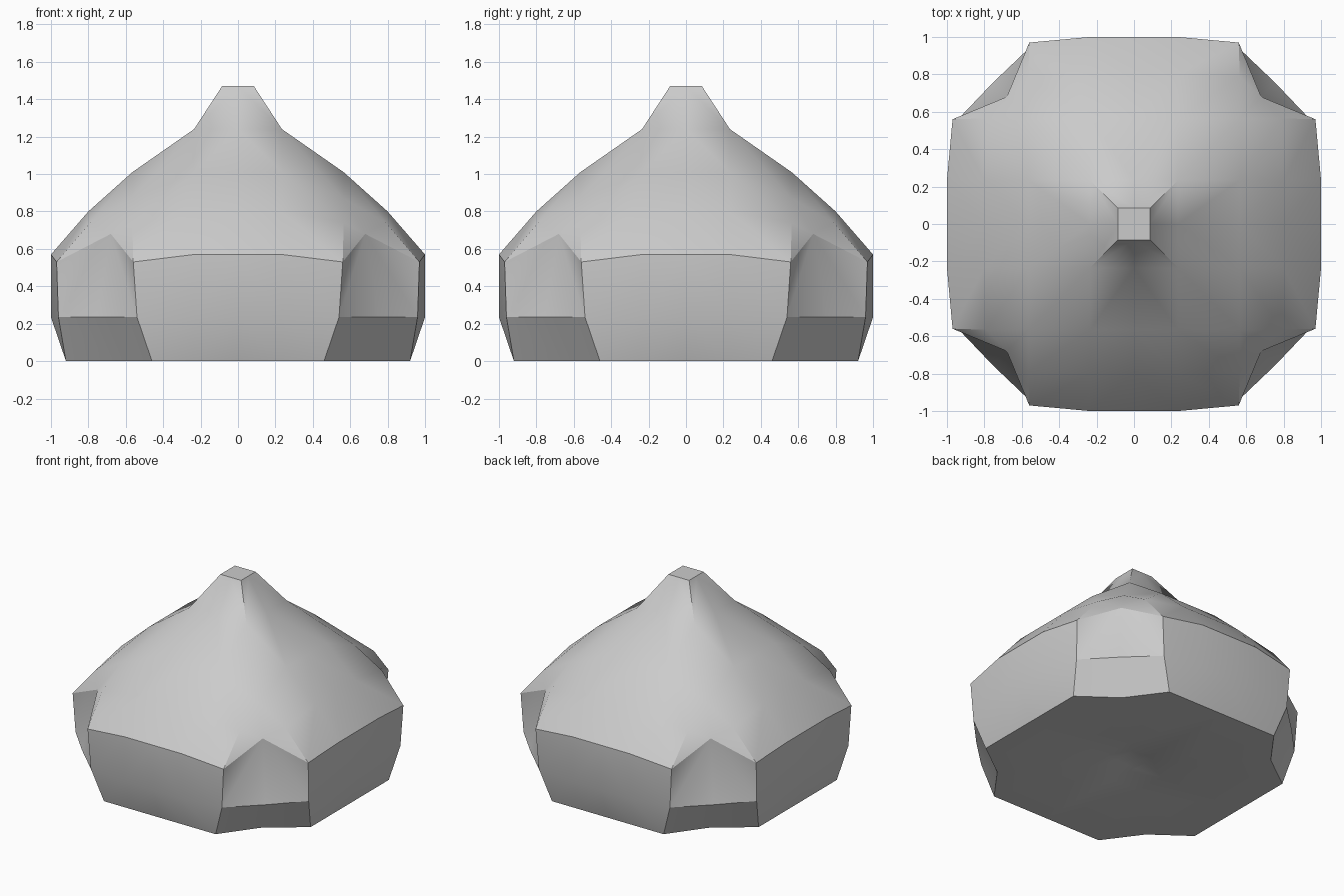
import bpy
import bmesh
from mathutils import Vector

cube = bpy.data.objects.get("Cube")
if cube:
    bpy.data.objects.remove(cube, do_unlink=True)

# One plain grey for the whole body
grey = bpy.data.materials.new("plain_grey")
grey.use_nodes = True
colour = (0.6, 0.6, 0.6, 1.0)
grey.diffuse_color = colour
grey.node_tree.nodes["Principled BSDF"].inputs["Base Color"].default_value = colour

# Side profile as (distance from centre, height), cap down to the base recess
profile = [(0.085, 1.47), (0.235, 1.24), (0.565, 1.01), (0.8, 0.8), (1.0, 0.57),
           (1.0, 0.235), (0.92, 0.0), (0.235, 0.0), (0.085, 0.05)]
axis = [Vector((0, r, z)) for r, z in profile]
inner = [Vector((min(r, 0.235), r, z)) for r, z in profile]

# Outer column beside each corner, matching profile rows two to six
outer = {2: Vector((0.565, 0.565, 0.87)), 3: Vector((0.565, 0.79, 0.74)),
         4: Vector((0.56, 0.97, 0.53)), 5: Vector((0.54, 0.96, 0.235)),
         6: Vector((0.46, 0.92, 0.0))}

# Points on the diagonal of each notched corner
peak = Vector((0.68, 0.68, 0.68))
ledge = Vector((0.755, 0.755, 0.235))
foot = Vector((0.655, 0.655, 0.0))

# Faces of one eighth of the body
wedge = [(Vector((0, 0, profile[i][1])), axis[i], inner[i]) for i in (0, -1)]
for i in range(len(profile) - 1):
    wedge.append((axis[i], axis[i + 1], inner[i + 1], inner[i]))
for i in range(2, 6):
    wedge.append((inner[i], inner[i + 1], outer[i + 1], outer[i]))
wedge.append((inner[1], inner[2], outer[2]))             # dome ridge
for i in range(2, 5):
    wedge.append((outer[i], outer[i + 1], peak))         # notch sides
wedge.append((peak, outer[5], ledge))
wedge.append((outer[5], outer[6], foot, ledge))
wedge.append((outer[6], foot, inner[7], inner[6]))       # base

# Reflect the wedge around all eight sectors and weld
bm = bmesh.new()
for sx in (1, -1):
    for sy in (1, -1):
        for swap in (False, True):
            for face in wedge:
                pts = [p.yxz if swap else p for p in face]
                bm.faces.new([bm.verts.new((p.x * sx, p.y * sy, p.z)) for p in pts])
bmesh.ops.remove_doubles(bm, verts=bm.verts, dist=0.0005)
bmesh.ops.recalc_face_normals(bm, faces=bm.faces)
mesh = bpy.data.meshes.new("domed_body")
bm.to_mesh(mesh)
bm.free()
mesh.materials.append(grey)

body = bpy.data.objects.new("domed_body", mesh)
bpy.context.collection.objects.link(body)
bpy.ops.object.select_all(action="DESELECT")
body.select_set(True)
bpy.context.view_layer.objects.active = body
bpy.ops.object.shade_smooth_by_angle(angle=0.55)
